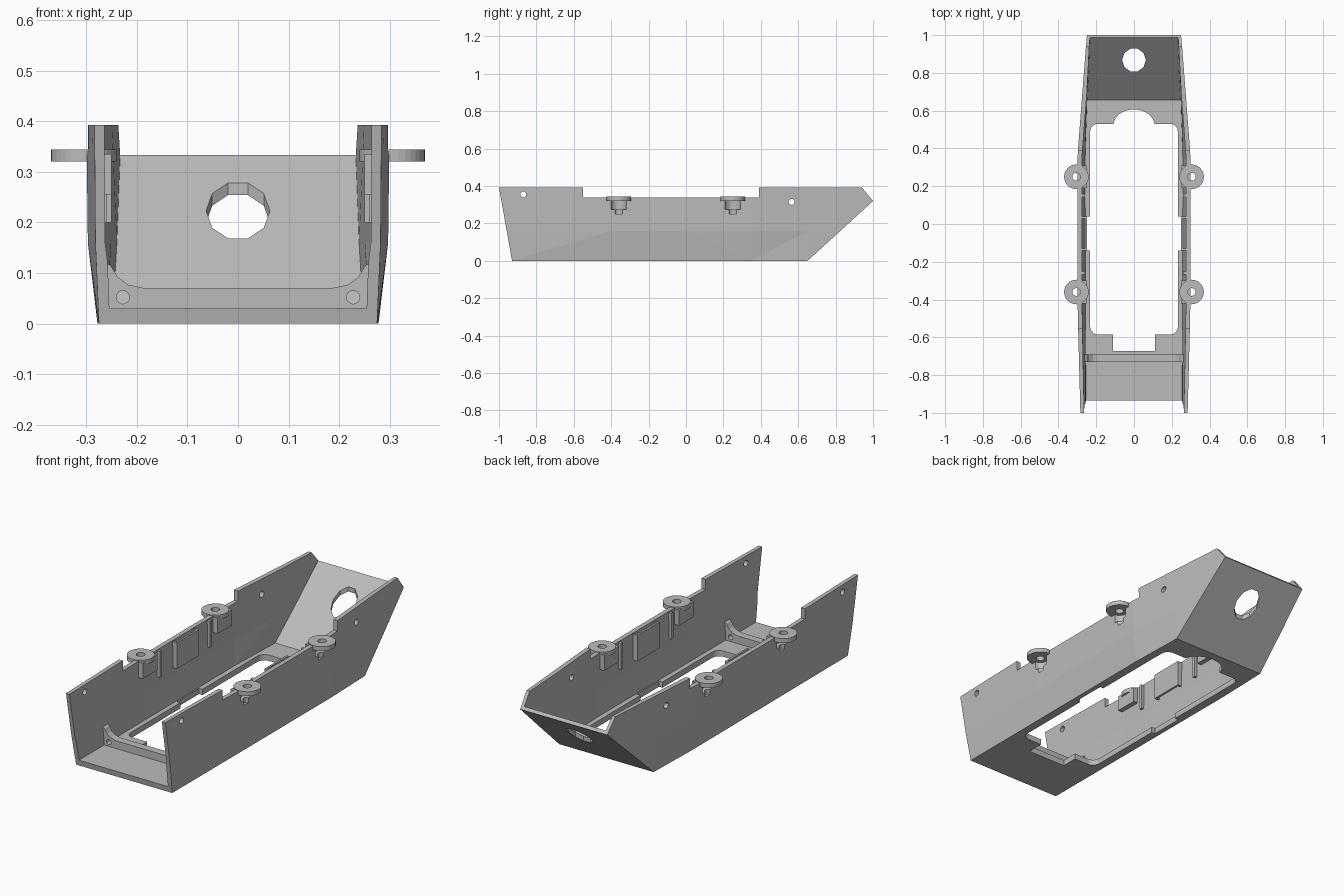
import bpy
import bmesh
from math import pi, cos, sin
from mathutils import Vector

cube = bpy.data.objects.get("Cube")
if cube:
    bpy.data.objects.remove(cube, do_unlink=True)

grey = bpy.data.materials.new("plain grey")
grey.use_nodes = True
colour = (0.5, 0.5, 0.5, 1)
grey.diffuse_color = colour
grey.node_tree.nodes["Principled BSDF"].inputs["Base Color"].default_value = colour


def finish(bm, name):
    bmesh.ops.recalc_face_normals(bm, faces=bm.faces)
    mesh = bpy.data.meshes.new(name)
    bm.to_mesh(mesh)
    bm.free()
    mesh.materials.append(grey)
    obj = bpy.data.objects.new(name, mesh)
    bpy.context.collection.objects.link(obj)
    return obj


def prism_bm(points, axis, lo, hi):
    """Extrude a 2D outline along axis 0, 1 or 2."""
    bm = bmesh.new()
    verts = []
    for a, b in points:
        co = [a, b]
        co.insert(axis, lo)
        verts.append(bm.verts.new(co))
    face = bm.faces.new(verts)
    new = bmesh.ops.extrude_face_region(bm, geom=[face])["geom"]
    shift = Vector((0, 0, 0))
    shift[axis] = hi - lo
    bmesh.ops.translate(bm, vec=shift,
                        verts=[g for g in new if isinstance(g, bmesh.types.BMVert)])
    return bm


def prism(name, points, axis, lo, hi):
    return finish(prism_bm(points, axis, lo, hi), name)


def circle(a, b, r, n=24):
    return [(a + r * cos(2 * pi * i / n), b + r * sin(2 * pi * i / n)) for i in range(n)]


def rect(a0, a1, b0, b1):
    return [(a0, b0), (a1, b0), (a1, b1), (a0, b1)]


def rounded(a0, a1, b0, b1, r, n=5):
    pts = []
    corners = [(a1 - r, b1 - r), (a0 + r, b1 - r), (a0 + r, b0 + r), (a1 - r, b0 + r)]
    for k, (a, b) in enumerate(corners):
        for i in range(n + 1):
            t = pi / 2 * (k + i / n)
            pts.append((a + r * cos(t), b + r * sin(t)))
    return pts


def combine(target, tool, operation):
    """Apply one boolean and discard its tool."""
    tool.hide_render = True
    mod = target.modifiers.new("cut", "BOOLEAN")
    mod.operation = operation
    mod.solver = "EXACT"
    mod.object = tool
    graph = bpy.context.evaluated_depsgraph_get()
    graph.update()
    mesh = bpy.data.meshes.new_from_object(target.evaluated_get(graph))
    target.modifiers.clear()
    target.data = mesh
    bpy.data.objects.remove(tool, do_unlink=True)


def cut(target, *args):
    combine(target, prism("cutter", *args), "DIFFERENCE")


def interp(table, t):
    if t <= table[0][0]:
        return table[0][1]
    for (a, u), (b, v) in zip(table, table[1:]):
        if t <= b:
            return u + (v - u) * (t - a) / (b - a)
    return table[-1][1]


TOP = [(-1, 0.284), (-0.4, 0.3), (0.35, 0.3), (1, 0.25)]
LOW = [(-1, 0.275), (0.35, 0.278), (0.65, 0.27), (1, 0.25)]


def half_width(y, z):
    knee = interp(TOP, y) - 0.003
    return interp([(0, interp(LOW, y)), (0.16, knee), (0.4, interp(TOP, y))], z)


def hull(name, profile, inset):
    """Side profile widened to the bowed plan shape."""
    bm = prism_bm(profile, 0, -1, 1)
    planes = [((0, y, 0), (0, 1, 0)) for y in (-0.4, 0, 0.35, 0.65)] + [((0, 0, 0.16), (0, 0, 1))]
    for co, no in planes:
        bmesh.ops.bisect_plane(bm, geom=bm.verts[:] + bm.edges[:] + bm.faces[:],
                               plane_co=co, plane_no=no)
    for v in bm.verts:
        v.co.x *= half_width(v.co.y, v.co.z) - inset
    bmesh.ops.triangulate(bm, faces=bm.faces[:])
    return finish(bm, name)


# Open tray with sloped rear plate
shell = hull("shell", [(-1, 0.393), (-0.93, 0), (0.65, 0), (1, 0.32), (0.94, 0.393)], 0)
inner = hull("cutter", [(-1.2, 0.5), (-1.2, 0.03), (0.657, 0.03), (1.17, 0.5)], 0.023)
combine(shell, inner, "DIFFERENCE")

# Lowered middle of the wall tops
cut(shell, rect(-0.55, 0.39, 0.34, 0.6), 0, -1, 1)

# Floor opening with its end and side reliefs
cut(shell, rounded(-0.232, 0.232, -0.585, 0.53, 0.04), 2, -0.1, 0.1)
cut(shell, rect(-0.11, 0.11, -0.672, -0.5), 2, -0.1, 0.1)
cut(shell, [(0.11 * cos(pi * i / 12), 0.52 + 0.087 * sin(pi * i / 12)) for i in range(13)]
    + [(-0.11, 0.45), (0.11, 0.45)], 2, -0.1, 0.1)
cut(shell, rect(-0.252, 0.252, -0.14, 0.04), 2, -0.1, 0.1)

# Hole in the sloped plate and pin holes in the walls
cut(shell, circle(0, 0.868, 0.063, 10), 2, 0.05, 0.38)
for y, z in ((-0.87, 0.355), (0.565, 0.315)):
    cut(shell, circle(y, z, 0.016, 12), 0, -1, 1)

for side, label in ((1, "left"), (-1, "right")):
    for y, place in ((-0.36, "front"), (0.25, "rear")):
        # Screw pocket, thickened on the inside of the wall
        xs = sorted((side * 0.25, side * 0.29))
        boss = prism("boss", rect(*xs, y - 0.06, y + 0.06), 2, 0.255, 0.335)
        combine(shell, boss, "UNION")
        cut(shell, circle(side * 0.305, y, 0.042), 2, 0.275, 0.322)
        cut(shell, circle(side * 0.305, y, 0.021, 16), 2, 0.25, 0.4)
        # Mounting ear
        ear = prism(f"{place}_{label}_ear", circle(side * 0.305, y, 0.065, 32), 2, 0.321, 0.344)
        cut(ear, circle(side * 0.305, y, 0.021, 16), 2, 0.25, 0.4)
        # Slim rib beside the pocket
        xs = sorted((side * 0.26, side * 0.29))
        ry = y + (0.1 if y < 0 else -0.1)
        prism(f"{place}_{label}_rib", rect(*xs, ry - 0.008, ry + 0.008), 2, 0.2, 0.335)
    # Strap plate standing off the wall, with end posts
    xs = sorted((side * 0.25, side * 0.26))
    prism(f"{label}_strap_plate", rect(*xs, -0.14, 0.04), 2, 0.2, 0.335)
    xs = sorted((side * 0.25, side * 0.29))
    for y, place in ((-0.14, "front"), (0.03, "rear")):
        prism(f"{place}_{label}_strap_post", rect(*xs, y, y + 0.01), 2, 0.2, 0.335)

# Front cross rib with raised corners and screw holes
curve = [(0.27, 0.02), (0.27, 0.125), (0.252, 0.115), (0.238, 0.092), (0.218, 0.077), (0.185, 0.07)]
rib = prism("cross_rib", curve + [(-x, z) for x, z in reversed(curve)], 1, -0.73, -0.69)
for x in (-0.228, 0.228):
    cut(rib, circle(x, 0.052, 0.013, 16), 1, -0.8, -0.6)
